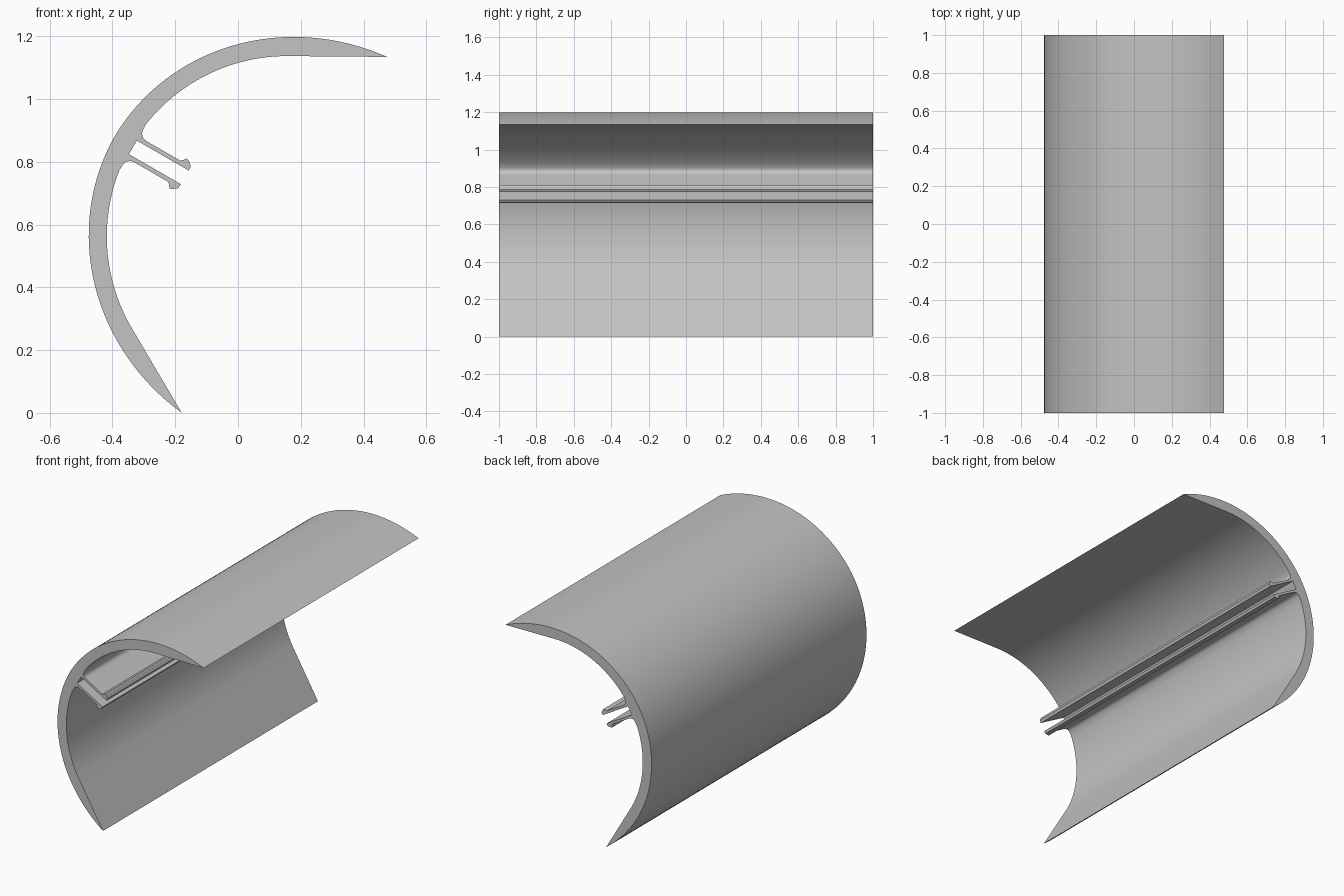
import bpy
import bmesh
from math import sin, cos, radians, pi
from mathutils import Vector

cube = bpy.data.objects.get("Cube")
if cube:
    bpy.data.objects.remove(cube, do_unlink=True)

# One flat colour
grey = bpy.data.materials.new("light_grey")
grey.use_nodes = True
colour = (0.55, 0.55, 0.55, 1)
grey.diffuse_color = colour
grey.node_tree.nodes["Principled BSDF"].inputs["Base Color"].default_value = colour

LENGTH = 2.0
STEPS = 32
INNER_R, INNER_C = 0.575, -0.01

# Half section as (depth, offset) about the symmetry axis, from apex to tip and back
half = []
for i in range(STEPS + 1):            # outer skin, flattening towards the tip
    t = i / STEPS
    r = 0.618 + 0.037 * t ** 3
    half.append((0.008 * (1 - t) + r * cos(t * pi / 2), r * sin(t * pi / 2)))
for i in range(STEPS + 1):            # straight lip, then round inner skin
    a = radians(60 + (8.5 - 60) * i / STEPS)
    half.append((INNER_C + INNER_R * cos(a), INNER_R * sin(a)))

# Fillet at the root of the clip arm
for i in range(7):
    a = pi / 2 * i / 6
    half.append((0.531 + 0.027 * cos(a), 0.066 - 0.027 * sin(a)))

# Clip arm with its hooked head, back to the channel floor
half += [(0.406, 0.039), (0.399, 0.045), (0.392, 0.055), (0.386, 0.054),
         (0.368, 0.041), (0.367, 0.025), (0.558, 0.025)]

# Mirror the half (the apex is shared) and tilt the section by 30 degrees
section = half + [(u, -v) for u, v in reversed(half[1:])]
c, s = cos(radians(30)), sin(radians(30))
points = [Vector((-c * u + s * v, 0, s * u + c * v)) for u, v in section]
mid_x = (min(p.x for p in points) + max(p.x for p in points)) / 2
low_z = min(p.z for p in points)

# Extrude the section along its length
bm = bmesh.new()
verts = [bm.verts.new((p.x - mid_x, -LENGTH / 2, p.z - low_z)) for p in points]
cap = bm.faces.new(verts)
result = bmesh.ops.extrude_face_region(bm, geom=[cap], use_keep_orig=True)
moved = [g for g in result["geom"] if isinstance(g, bmesh.types.BMVert)]
bmesh.ops.translate(bm, verts=moved, vec=(0, LENGTH, 0))
bmesh.ops.recalc_face_normals(bm, faces=bm.faces[:])

mesh = bpy.data.meshes.new("curved_clip_profile")
bm.to_mesh(mesh)
bm.free()
mesh.materials.append(grey)
profile = bpy.data.objects.new("curved_clip_profile", mesh)
bpy.context.collection.objects.link(profile)

bpy.ops.object.select_all(action='DESELECT')
profile.select_set(True)
bpy.context.view_layer.objects.active = profile
bpy.ops.object.shade_smooth_by_angle(angle=radians(25))
